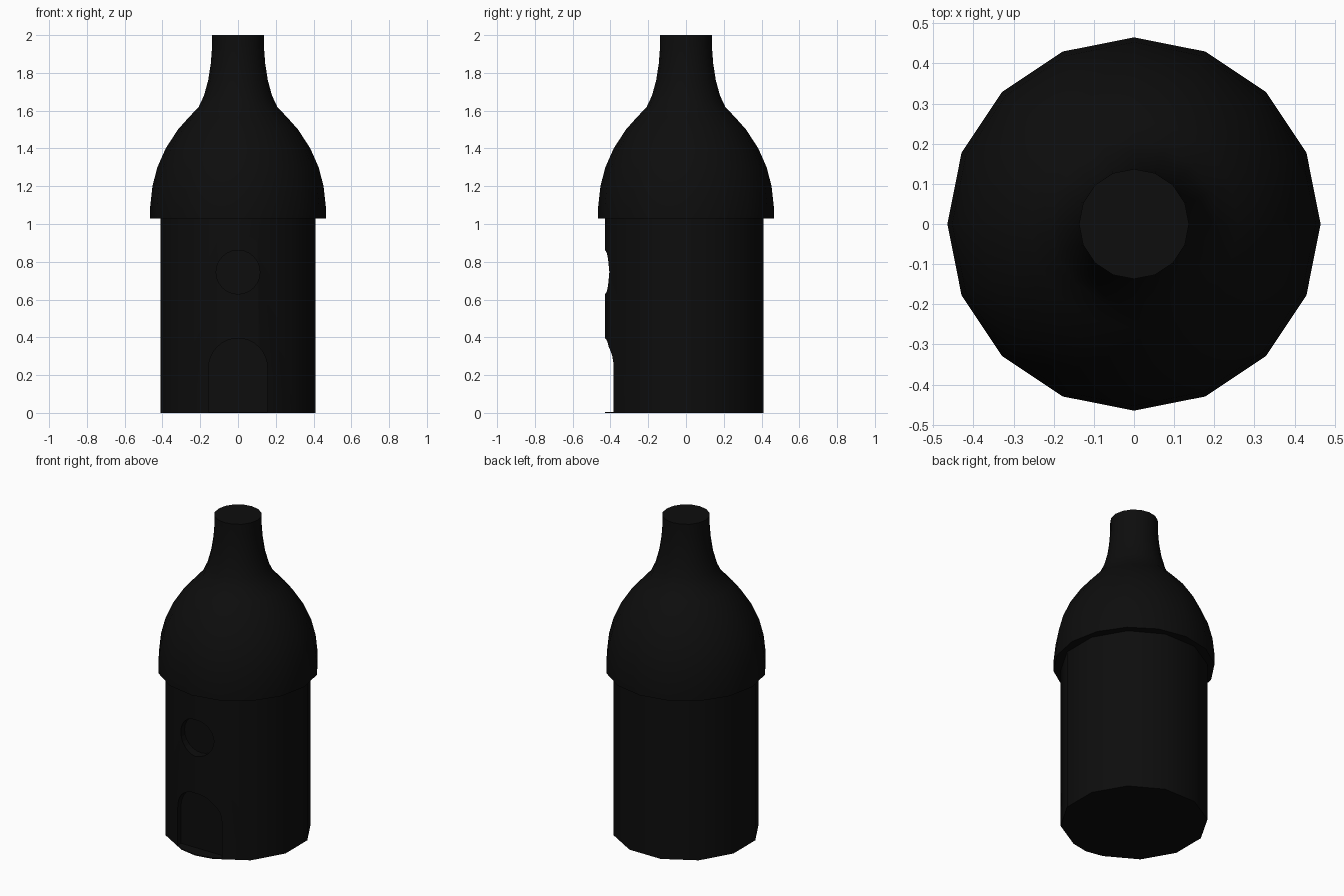
import bpy, bmesh, math

if "Cube" in bpy.data.objects:
    bpy.data.objects.remove(bpy.data.objects["Cube"])

dark = bpy.data.materials.new("charcoal")
dark.diffuse_color = (0.004, 0.004, 0.004, 1)
dark.use_nodes = True
dark.node_tree.nodes["Principled BSDF"].inputs["Base Color"].default_value = dark.diffuse_color


def loft(name, rings, material=None):
    """Closed solid from equally sized rings of points."""
    bm = bmesh.new()
    loops = [[bm.verts.new(p) for p in ring] for ring in rings]
    n = len(loops[0])
    for a, b in zip(loops, loops[1:]):
        for i in range(n):
            j = (i + 1) % n
            bm.faces.new((a[i], a[j], b[j], b[i]))
    bm.faces.new(loops[0][::-1])
    bm.faces.new(loops[-1])
    bmesh.ops.recalc_face_normals(bm, faces=bm.faces)
    mesh = bpy.data.meshes.new(name)
    bm.to_mesh(mesh)
    bm.free()
    obj = bpy.data.objects.new(name, mesh)
    bpy.context.collection.objects.link(obj)
    if material:
        mesh.materials.append(material)
    return obj


def circle(r, z, n, start=0.0):
    return [(r * math.cos(start + math.tau * i / n),
             r * math.sin(start + math.tau * i / n), z) for i in range(n)]


def smooth(obj, angle):
    bpy.ops.object.select_all(action='DESELECT')
    obj.select_set(True)
    bpy.context.view_layer.objects.active = obj
    bpy.ops.object.shade_smooth_by_angle(angle=math.radians(angle))


def recess(target, name, outline, back):
    """Cut an x-z outline into the front wall as far as y = back."""
    cutter = loft(name, [[(x, y, z) for x, z in outline] for y in (-0.6, back)], dark)
    cutter.hide_render = True
    cutter.hide_set(True)
    cut = target.modifiers.new(name, 'BOOLEAN')
    cut.operation = 'DIFFERENCE'
    cut.solver = 'EXACT'
    cut.object = cutter


# Wall: twelve sides with an extra ridge down the middle of the front
def wall_ring(z):
    ring = circle(0.424, z, 12, math.radians(15))
    ring.insert(9, (0, -0.43, z))
    return ring


wall = loft("tower_wall", [wall_ring(0), wall_ring(1.06)], dark)
smooth(wall, 40)

# Arched doorway and round window, both shallow recesses
arch = [(0.155 * math.cos(t), 0.24 + 0.155 * math.sin(t))
        for t in (math.pi * i / 16 for i in range(17))]
recess(wall, "doorway_cutter", [(0.155, 0.006)] + arch + [(-0.155, 0.006)], -0.35)
recess(wall, "window_cutter",
       [(x, y + 0.745) for x, y, _ in circle(0.116, 0, 24)], -0.37)

# Roof: bell-shaped cap rising into a narrow neck
profile = [(0.465, 1.03), (0.465, 1.09), (0.453, 1.2), (0.427, 1.3), (0.383, 1.4),
           (0.318, 1.5), (0.26, 1.565), (0.208, 1.62), (0.18, 1.68), (0.158, 1.76),
           (0.144, 1.85), (0.138, 1.93), (0.137, 2.0)]
roof = loft("bell_roof", [circle(r, z, 16) for r, z in profile], dark)
smooth(roof, 40)
